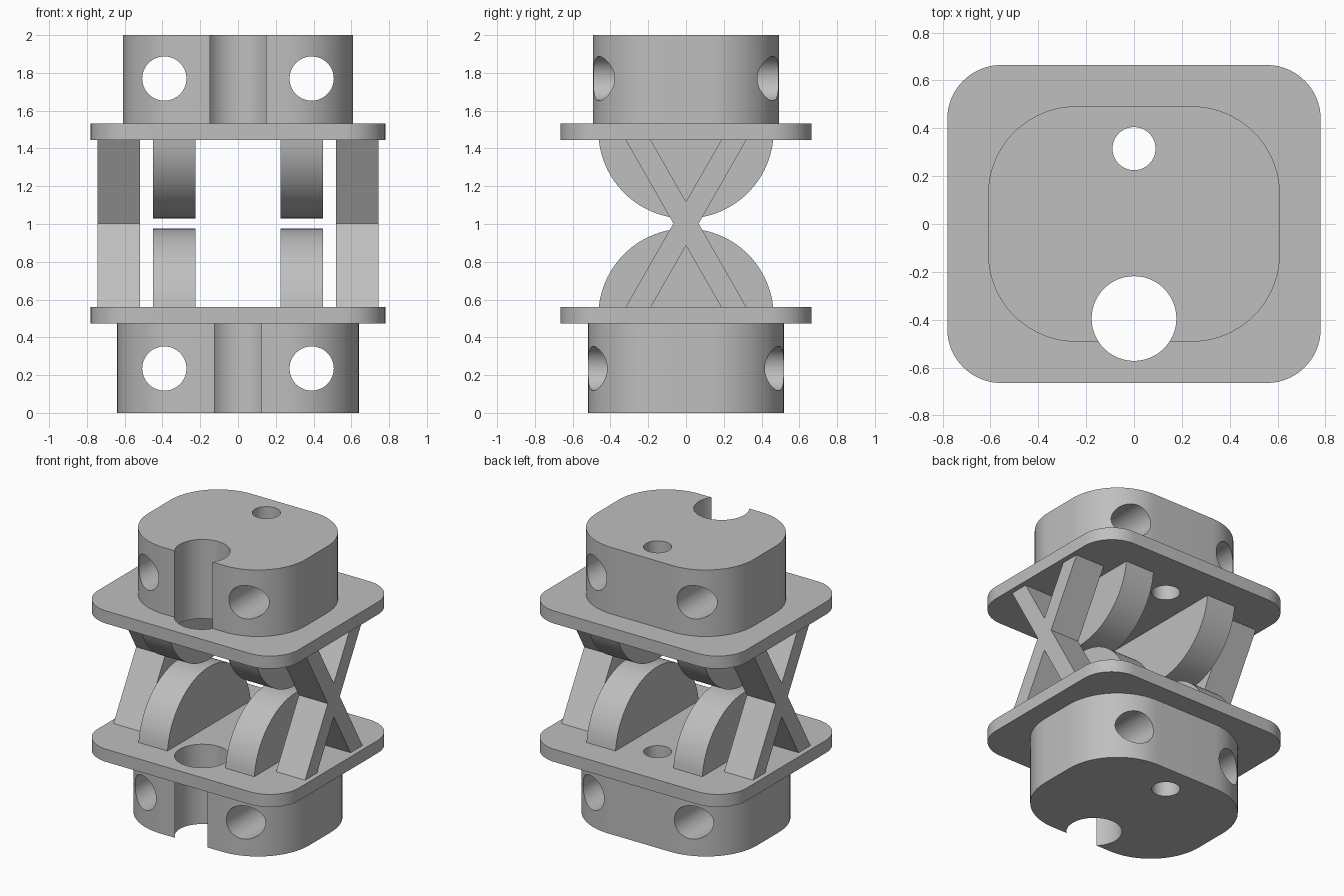
import bpy, bmesh, math
from mathutils import Vector

if "Cube" in bpy.data.objects:
    bpy.data.objects.remove(bpy.data.objects["Cube"])

grey = bpy.data.materials.new("plain_grey")
grey.use_nodes = True
GREY = (0.52, 0.52, 0.52, 1)
grey.diffuse_color = GREY
grey.node_tree.nodes["Principled BSDF"].inputs["Base Color"].default_value = GREY

MID = 1.0025  # height of the mirror plane between the two halves


def extrude(name, points, offset):
    """Solid made by pushing a flat outline along an offset."""
    bm = bmesh.new()
    face = bm.faces.new([bm.verts.new(p) for p in points])
    out = bmesh.ops.extrude_face_region(bm, geom=[face])
    new = [v for v in out["geom"] if isinstance(v, bmesh.types.BMVert)]
    bmesh.ops.translate(bm, verts=new, vec=Vector(offset))
    bmesh.ops.recalc_face_normals(bm, faces=bm.faces)
    mesh = bpy.data.meshes.new(name)
    bm.to_mesh(mesh)
    bm.free()
    mesh.materials.append(grey)
    obj = bpy.data.objects.new(name, mesh)
    bpy.context.collection.objects.link(obj)
    return obj


def rounded_slab(name, hx, hy, radius, z0, z1, steps=20):
    pts = []
    for i, (sx, sy) in enumerate([(1, 1), (-1, 1), (-1, -1), (1, -1)]):
        for k in range(steps + 1):
            a = math.pi / 2 * (i + k / steps)
            pts.append((sx * (hx - radius) + radius * math.cos(a),
                        sy * (hy - radius) + radius * math.sin(a), z0))
    return extrude(name, pts, (0, 0, z1 - z0))


def ring(radius, n=64):
    return [(radius * math.cos(2 * math.pi * k / n),
             radius * math.sin(2 * math.pi * k / n)) for k in range(n)]


def smooth(obj):
    bpy.ops.object.select_all(action="DESELECT")
    obj.select_set(True)
    bpy.context.view_layer.objects.active = obj
    bpy.ops.object.shade_smooth_by_angle(angle=math.radians(30))


# Drill shapes: two upright bores, and front-to-back bores through each block
drills = []
for name, y, r in [("small_bore", 0.315, 0.09), ("large_bore", -0.395, 0.177)]:
    drills.append(extrude(name, [(a, y + b, -0.5) for a, b in ring(r)], (0, 0, 3)))
for z in (0.235, 1.77):
    for x in (-0.39, 0.39):
        drills.append(extrude("cross_bore", [(x + a, -1, z + b) for a, b in ring(0.117)], (0, 2, 0)))
for d in drills:
    d.hide_render = True

# Rounded end blocks and wide flange plates, drilled through
slabs = [
    rounded_slab("lower_block", 0.64, 0.52, 0.40, 0, 0.472),
    rounded_slab("lower_plate", 0.78, 0.664, 0.225, 0.472, 0.561),
    rounded_slab("upper_plate", 0.78, 0.664, 0.225, 1.444, 1.533),
    rounded_slab("upper_block", 0.61, 0.492, 0.37, 1.533, 2),
]
for slab in slabs:
    bpy.context.view_layer.objects.active = slab
    used = drills if "block" in slab.name else drills[:2]
    for d in used:
        mod = slab.modifiers.new("drill", "BOOLEAN")
        mod.operation = "DIFFERENCE"
        mod.solver = "EXACT"
        mod.object = d
        bpy.ops.object.modifier_apply(modifier=mod.name)
    smooth(slab)
for d in drills:
    bpy.data.objects.remove(d)

# Curved rockers: disc segments standing on, and hanging from, the plates
RISE, R = 0.4415, 0.464
lift = math.asin(0.049 / R)
for level, s in (("lower", -1), ("upper", 1)):
    for side, x0 in (("right", -0.45), ("left", 0.225)):
        arc = []
        for k in range(49):
            a = lift + (math.pi - 2 * lift) * k / 48
            arc.append((x0, R * math.cos(a),
                        MID + s * (RISE + 0.049 - R * math.sin(a))))
        smooth(extrude(f"{level}_{side}_rocker", arc, (0.225, 0, 0)))

# Crossed braces outside the rockers, one X-shaped outline per side
OUT, INN = 0.319, 0.186          # outer and inner foot positions
waist = (OUT - INN) / 2
apex = RISE * waist / ((OUT + INN) / 2)
quarter = [(waist, 0), (OUT, RISE), (INN, RISE), (0, apex)]
half = quarter + [(-y, z) for y, z in reversed(quarter[:3])]
outline = half + [(-y, -z) for y, z in half[1:-1]]
for side, x0 in (("right", -0.745), ("left", 0.52)):
    extrude(f"{side}_cross_brace", [(x0, y, MID + z) for y, z in outline], (0.225, 0, 0))
